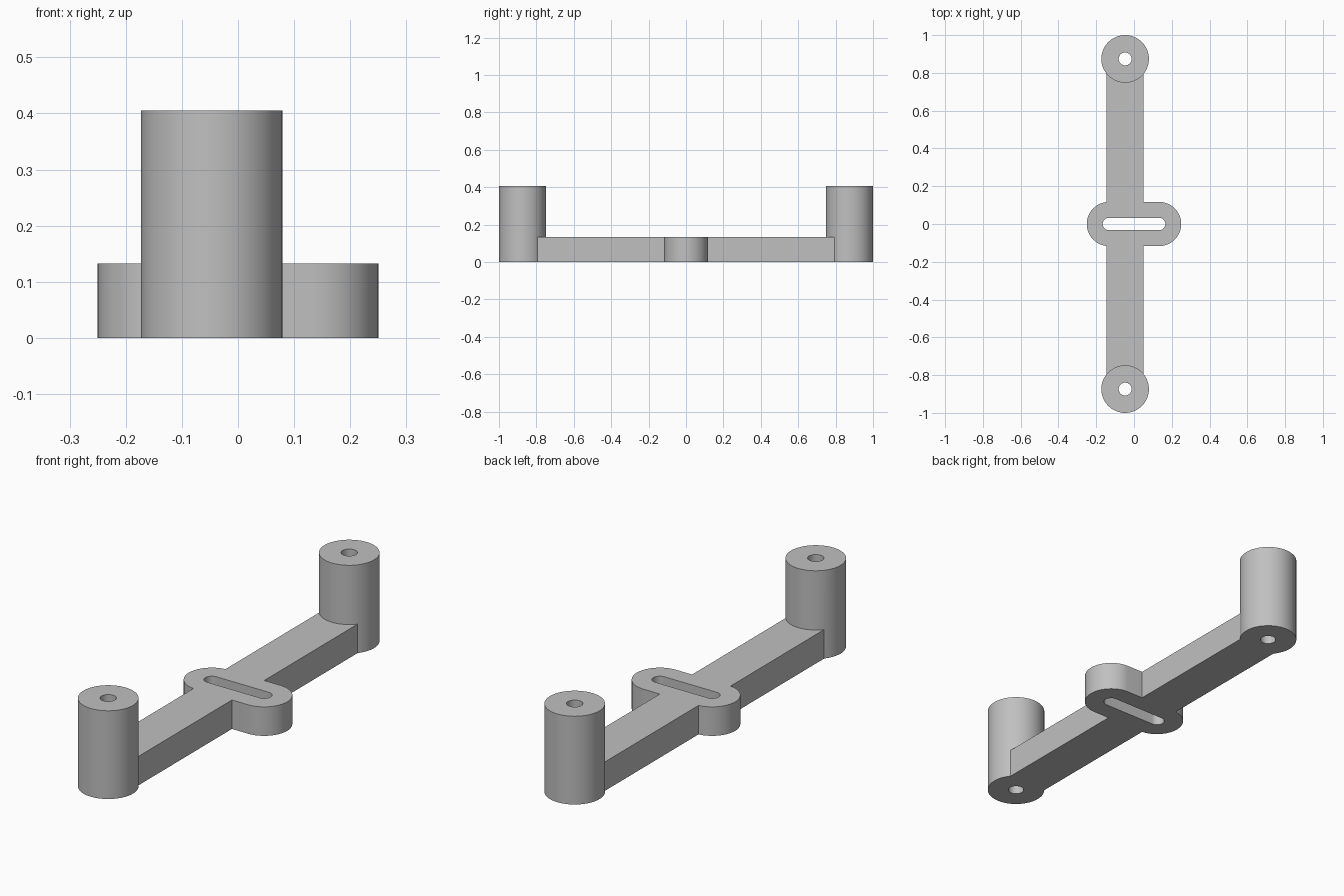
import bpy
import bmesh
from math import pi, cos, sin, radians

cube = bpy.data.objects.get("Cube")
if cube:
    bpy.data.objects.remove(cube, do_unlink=True)

AXIS_X = -0.047      # the bar and posts sit off centre from the slot
POST_Y = 0.874
BAR_TOP, POST_TOP = 0.133, 0.405
SLOT_HALF = 0.133    # half distance between the slot's end arcs

grey = bpy.data.materials.new("plain_grey")
grey.use_nodes = True
colour = (0.53, 0.53, 0.53, 1)
grey.diffuse_color = colour
grey.node_tree.nodes["Principled BSDF"].inputs["Base Color"].default_value = colour


def prism(name, outline, z0, z1):
    """Extrude a flat outline from z0 to z1."""
    bm = bmesh.new()
    face = bm.faces.new([bm.verts.new((x, y, z0)) for x, y in outline])
    result = bmesh.ops.extrude_face_region(bm, geom=[face])
    top = [v for v in result["geom"] if isinstance(v, bmesh.types.BMVert)]
    bmesh.ops.translate(bm, verts=top, vec=(0, 0, z1 - z0))
    bmesh.ops.recalc_face_normals(bm, faces=bm.faces)
    mesh = bpy.data.meshes.new(name)
    bm.to_mesh(mesh)
    bm.free()
    mesh.materials.append(grey)
    obj = bpy.data.objects.new(name, mesh)
    bpy.context.collection.objects.link(obj)
    return obj


def stadium(half, r, n=32):
    """Outline of a slot along x with round ends."""
    right = [(half + r * cos(a), r * sin(a)) for a in (-pi / 2 + pi * i / n for i in range(n + 1))]
    return right + [(-x, -y) for x, y in right]


def circle(x, y, r, n=64):
    return [(x + r * cos(2 * pi * i / n), y + r * sin(2 * pi * i / n)) for i in range(n)]


def combine(body, tool, operation):
    """Apply a boolean and discard the tool."""
    tool.hide_render = True
    mod = body.modifiers.new(operation.lower(), "BOOLEAN")
    mod.object, mod.operation, mod.solver = tool, operation, "EXACT"
    bpy.context.view_layer.objects.active = body
    bpy.ops.object.modifier_apply(modifier=mod.name)
    bpy.data.objects.remove(tool, do_unlink=True)


# Long bar, joined with the slotted pad and the two end posts
w = 0.098
bracket = prism("bracket", [(AXIS_X - w, -POST_Y), (AXIS_X + w, -POST_Y),
                            (AXIS_X + w, POST_Y), (AXIS_X - w, POST_Y)], 0, BAR_TOP)
combine(bracket, prism("slot_pad", stadium(SLOT_HALF, 0.117), 0, BAR_TOP), "UNION")
for y in (-POST_Y, POST_Y):
    combine(bracket, prism("post", circle(AXIS_X, y, 0.126), 0, POST_TOP), "UNION")

# Slot through the pad and a hole through each post
combine(bracket, prism("slot", stadium(SLOT_HALF, 0.033), -0.1, 0.3), "DIFFERENCE")
for y in (-POST_Y, POST_Y):
    combine(bracket, prism("post_hole", circle(AXIS_X, y, 0.034, 48), -0.1, 0.6), "DIFFERENCE")

# Smooth round walls, sharp edges
bpy.ops.object.select_all(action="DESELECT")
bracket.select_set(True)
bpy.context.view_layer.objects.active = bracket
bpy.ops.object.shade_smooth_by_angle(angle=radians(30))
